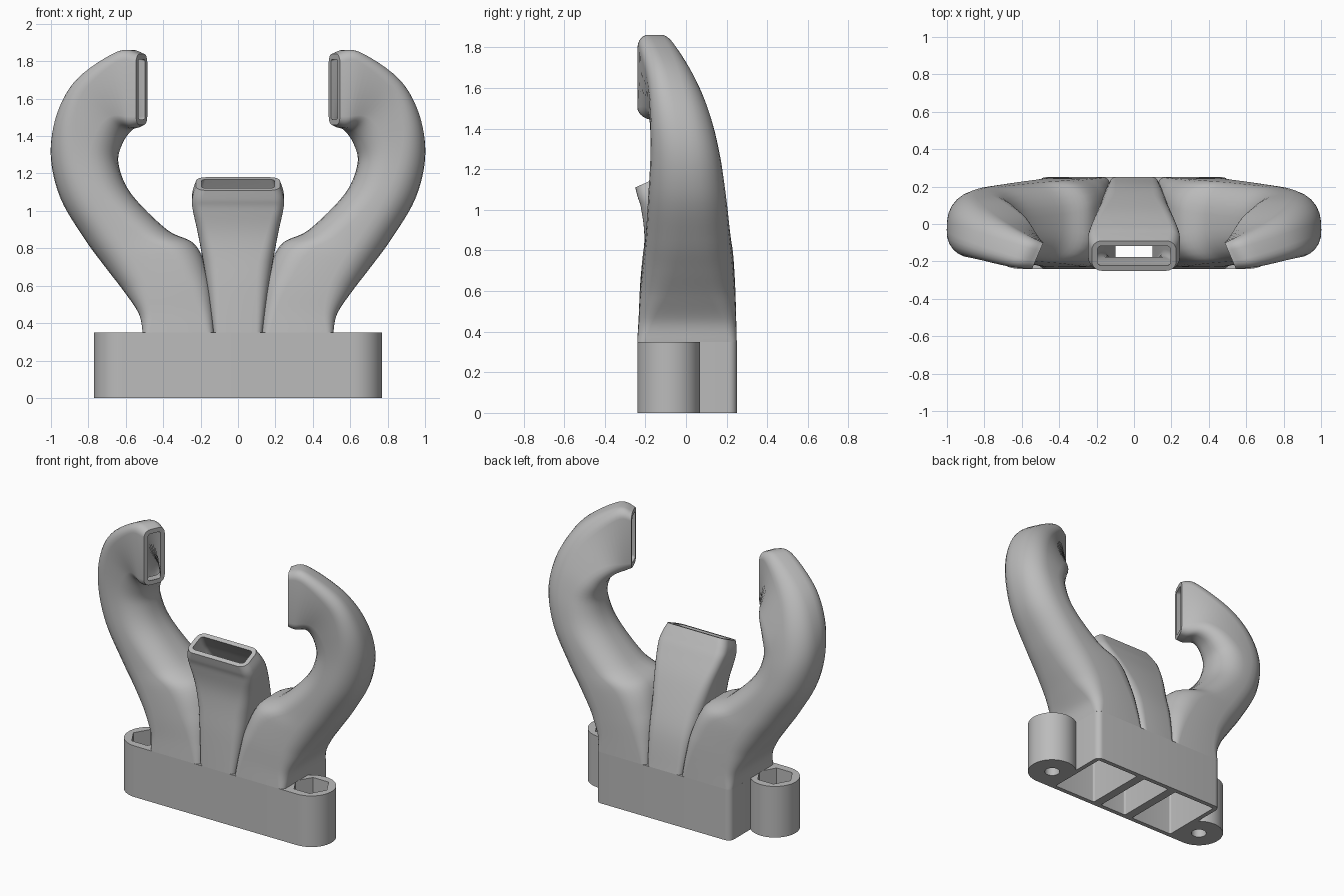
import bpy, bmesh
from math import sin, cos, pi, radians
from mathutils import Vector

if "Cube" in bpy.data.objects:
    bpy.data.objects.remove(bpy.data.objects["Cube"])

grey = bpy.data.materials.new("matte grey")
grey.use_nodes = True
grey.diffuse_color = (0.5, 0.5, 0.5, 1)
grey.node_tree.nodes["Principled BSDF"].inputs["Base Color"].default_value = (0.5, 0.5, 0.5, 1)

WALL = 0.03
TOP = 0.35


def finish(bm, name):
    bmesh.ops.recalc_face_normals(bm, faces=bm.faces)
    mesh = bpy.data.meshes.new(name)
    bm.to_mesh(mesh)
    bm.free()
    mesh.materials.append(grey)
    ob = bpy.data.objects.new(name, mesh)
    bpy.context.collection.objects.link(ob)
    return ob


def smooth(ob):
    bpy.ops.object.select_all(action='DESELECT')
    ob.select_set(True)
    bpy.context.view_layer.objects.active = ob
    bpy.ops.object.shade_smooth_by_angle(angle=radians(35))


def ring(sec, inset=0.0, steps=7):
    """Rounded rectangle around a centre, spanned by two half vectors."""
    c, a, t = Vector(sec[0:3]), Vector(sec[3:6]), Vector(sec[6:9])
    ha, ht = a.length, t.length
    r = max(sec[9] * min(ha, ht) - inset, 0.012)
    a, t, ha, ht = a / ha, t / ht, ha - inset, ht - inset
    r = min(r, ht, ha)
    pts = []
    for k, (sa, st) in enumerate(((1, 1), (-1, 1), (-1, -1), (1, -1))):
        for i in range(steps):
            ang = pi / 2 * (k + i / (steps - 1))
            pts.append(c + a * (sa * (ha - r) + r * cos(ang)) + t * (st * (ht - r) + r * sin(ang)))
    return pts


def resample(secs, n=6):
    """Catmull-Rom interpolation through the sections."""
    out = []
    for i in range(len(secs) - 1):
        p0, p1, p2, p3 = secs[max(i - 1, 0)], secs[i], secs[i + 1], secs[min(i + 2, len(secs) - 1)]
        for s in range(n):
            u = s / n
            out.append([b + u / 2 * (c - a + u * (2 * a - 5 * b + 4 * c - d + u * (3 * (b - c) + d - a)))
                        for a, b, c, d in zip(p0, p1, p2, p3)])
    return out + [secs[-1]]


def duct(name, secs, side=1):
    """Hollow tube: outer skin, inner skin and rims at both ends."""
    bm = bmesh.new()
    path = resample(secs)
    loops = [ring(s) for s in path] + [ring(s, WALL) for s in reversed(path)]
    rows = [[bm.verts.new((p.x * side, p.y, p.z)) for p in loop] for loop in loops]
    for j, row in enumerate(rows):
        nxt = rows[(j + 1) % len(rows)]
        for i in range(len(row)):
            k = (i + 1) % len(row)
            bm.faces.new((row[i], row[k], nxt[k], nxt[i]))
    ob = finish(bm, name)
    smooth(ob)
    return ob


def prism(name, outline, z0, z1):
    bm = bmesh.new()
    face = bm.faces.new([bm.verts.new((x, y, z0)) for x, y in outline])
    new = bmesh.ops.extrude_face_region(bm, geom=[face])["geom"]
    for v in new:
        if isinstance(v, bmesh.types.BMVert):
            v.co.z = z1
    return finish(bm, name)


def circle(x, y, r, n):
    return [(x + r * cos(2 * pi * i / n), y + r * sin(2 * pi * i / n)) for i in range(n)]


# Side arm sections: outer x, z, inner x, z, centre y, half depth, tilt, roundness
ARM = [
    (0.51, 0.35, 0.13, 0.35, 0.005, 0.245, 0, 0.2),
    (0.53, 0.45, 0.135, 0.47, 0.007, 0.24, 0, 0.35),
    (0.61, 0.57, 0.155, 0.65, 0.008, 0.234, 0, 0.55),
    (0.71, 0.70, 0.23, 0.82, 0.01, 0.222, 0, 0.7),
    (0.82, 0.85, 0.38, 0.90, 0.01, 0.208, 0, 0.8),
    (0.95, 1.07, 0.57, 1.09, 0.005, 0.19, 0, 0.85),
    (1.0, 1.30, 0.64, 1.25, -0.005, 0.17, 0.05, 0.85),
    (0.96, 1.52, 0.625, 1.36, -0.03, 0.15, 0.2, 0.8),
    (0.84, 1.71, 0.585, 1.43, -0.075, 0.125, 0.4, 0.75),
    (0.62, 1.855, 0.55, 1.445, -0.145, 0.095, 0.5, 0.65),
    (0.515, 1.84, 0.515, 1.46, -0.17, 0.076, 0.43, 0.6),
]
arm_secs = []
for ox, oz, ix, iz, y, depth, tilt, rnd in ARM:
    t = Vector((tilt, -1, 0)).normalized() * depth
    arm_secs.append([(ox + ix) / 2, y, (oz + iz) / 2, (ox - ix) / 2, 0, (oz - iz) / 2, *t, rnd])

# Centre duct sections: half width, front y, z, back y, z, roundness
CENTRE = [
    (0.13, -0.24, 0.35, 0.25, 0.35, 0.25),
    (0.165, -0.225, 0.60, 0.20, 0.61, 0.4),
    (0.21, -0.205, 0.85, 0.09, 0.88, 0.45),
    (0.243, -0.22, 1.0, -0.005, 1.05, 0.5),
    (0.243, -0.237, 1.06, -0.05, 1.12, 0.55),
    (0.225, -0.25, 1.11, -0.09, 1.18, 0.6),
]
centre_secs = [[0, (yf + yb) / 2, (zf + zb) / 2, w, 0, 0, 0, (yf - yb) / 2, (zf - zb) / 2, rnd]
               for w, yf, zf, yb, zb, rnd in CENTRE]

duct("left_arm_duct", arm_secs)
duct("right_arm_duct", arm_secs, -1)
duct("centre_duct", centre_secs)

# Mounting base: block with a round screw ear on each side
EAR_X, EAR_Y, EAR_R = 0.615, -0.085, 0.155
half = [(EAR_X + EAR_R * cos(radians(a)), EAR_Y + EAR_R * sin(radians(a)))
        for a in [-90 + 222.6 * i / 28 for i in range(29)]]
half += [(0.47 + 0.04 * cos(pi / 2 * i / 6), 0.21 + 0.04 * sin(pi / 2 * i / 6)) for i in range(7)]
base = prism("mounting_base", half + [(-x, y) for x, y in reversed(half)], 0, TOP)

# Cut the air channels, screw holes and hexagonal nut pockets
cutters = []
for side in (1, -1):
    cutters.append(prism("arm_cutter", [(p.x * side, p.y) for p in ring(arm_secs[0], WALL)], -0.1, 0.5))
    cutters.append(prism("hole_cutter", circle(EAR_X * side, EAR_Y, 0.048, 32), -0.1, 0.5))
    cutters.append(prism("nut_cutter", circle(EAR_X * side, EAR_Y, 0.118, 6), 0.2, 0.5))
cutters.append(prism("centre_cutter", [(p.x, p.y) for p in ring(centre_secs[0], WALL)], -0.1, 0.5))
bpy.context.view_layer.objects.active = base
for cutter in cutters:
    mod = base.modifiers.new("cut", 'BOOLEAN')
    mod.operation = 'DIFFERENCE'
    mod.solver = 'EXACT'
    mod.object = cutter
    bpy.ops.object.modifier_apply(modifier=mod.name)
    bpy.data.objects.remove(cutter)
smooth(base)
